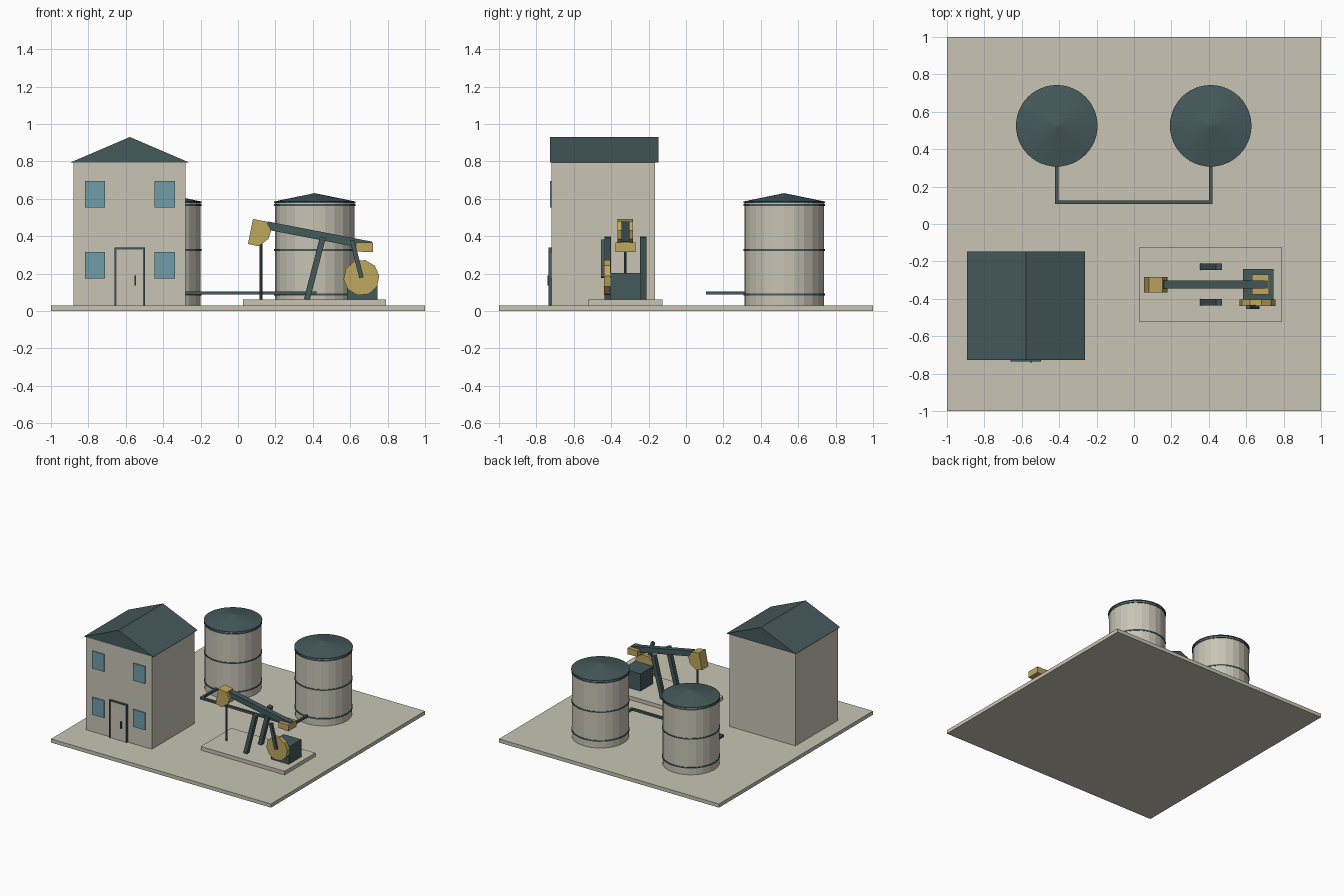
import bpy, bmesh, math
from mathutils import Vector

if "Cube" in bpy.data.objects:
    bpy.data.objects.remove(bpy.data.objects["Cube"])


def material(name, rgb):
    m = bpy.data.materials.new(name)
    m.diffuse_color = (*rgb, 1)
    m.use_nodes = True
    m.node_tree.nodes["Principled BSDF"].inputs["Base Color"].default_value = m.diffuse_color
    return m


BEIGE = material("beige", (0.58, 0.55, 0.46))
TEAL = material("dark_teal", (0.060, 0.100, 0.105))
YELLOW = material("yellow", (0.52, 0.39, 0.11))
GLASS = material("window_blue", (0.16, 0.34, 0.40))


def finish(name, bm, mat):
    bmesh.ops.recalc_face_normals(bm, faces=bm.faces)
    me = bpy.data.meshes.new(name)
    bm.to_mesh(me)
    bm.free()
    me.materials.append(mat)
    ob = bpy.data.objects.new(name, me)
    bpy.context.collection.objects.link(ob)
    return ob


def prism(name, profile, y0, y1, mat):
    """Extrude an (x, z) outline from y0 to y1."""
    bm = bmesh.new()
    face = bm.faces.new([bm.verts.new((x, y0, z)) for x, z in profile])
    ext = bmesh.ops.extrude_face_region(bm, geom=[face])["geom"]
    moved = [v for v in ext if isinstance(v, bmesh.types.BMVert)]
    bmesh.ops.translate(bm, verts=moved, vec=(0, y1 - y0, 0))
    return finish(name, bm, mat)


def box(name, x0, x1, y0, y1, z0, z1, mat):
    return prism(name, [(x0, z0), (x1, z0), (x1, z1), (x0, z1)], y0, y1, mat)


def bar(name, a, b, width, y0, y1, mat):
    """Straight bar between two (x, z) points."""
    a, b = Vector(a), Vector(b)
    d = (b - a).normalized() * width / 2
    n = Vector((-d.y, d.x))
    return prism(name, [a - n, b - n, b + n, a + n], y0, y1, mat)


def lathe(name, profile, cx, cy, sides, mat):
    """Revolve an (r, z) outline about a vertical axis."""
    bm = bmesh.new()
    rings = []
    for r, z in profile:
        if r == 0:
            rings.append([bm.verts.new((cx, cy, z))] * sides)
        else:
            rings.append([bm.verts.new((cx + r * math.cos(math.tau * i / sides),
                                        cy + r * math.sin(math.tau * i / sides), z))
                          for i in range(sides)])
    for lo, hi in zip(rings, rings[1:]):
        for i in range(sides):
            j = (i + 1) % sides
            bm.faces.new(list(dict.fromkeys((lo[i], lo[j], hi[j], hi[i]))))
    return finish(name, bm, mat)


# Ground slab
box("ground_slab", -1, 1, -1, 1, 0, 0.03, BEIGE)

# House walls and gable roof
box("house_walls", -0.88, -0.28, -0.718, -0.165, 0.03, 0.80, BEIGE)
prism("house_roof", [(-0.893, 0.795), (-0.263, 0.795), (-0.578, 0.93)],
      -0.726, -0.148, TEAL)

# Windows
for x in (-0.765, -0.392):
    for z in (0.245, 0.625):
        box("window", x - 0.054, x + 0.054, -0.727, -0.718, z - 0.071, z + 0.071, GLASS)

# Door with frame and handle
box("door", -0.65, -0.508, -0.729, -0.716, 0.03, 0.33, BEIGE)
box("door_frame_left", -0.660, -0.650, -0.734, -0.716, 0.03, 0.34, TEAL)
box("door_frame_right", -0.508, -0.498, -0.734, -0.716, 0.03, 0.34, TEAL)
box("door_frame_top", -0.650, -0.508, -0.734, -0.716, 0.33, 0.34, TEAL)
box("door_handle", -0.554, -0.546, -0.741, -0.727, 0.135, 0.19, TEAL)

# Storage tanks, each with roof, hoops and outlet pipe
for x in (-0.413, 0.41):
    lathe("tank_wall", [(0, 0.03), (0.213, 0.03), (0.213, 0.582), (0, 0.582)],
          x, 0.525, 24, BEIGE)
    lathe("tank_roof", [(0, 0.578), (0.218, 0.578), (0.218, 0.585), (0, 0.63)],
          x, 0.525, 48, TEAL)
    for z in (0.088, 0.325, 0.566):
        lathe("tank_hoop", [(0.209, z - 0.005), (0.217, z - 0.005), (0.217, z + 0.005),
                            (0.209, z + 0.005), (0.209, z - 0.005)], x, 0.525, 24, TEAL)
    box("outlet_pipe", x - 0.009, x + 0.009, 0.107, 0.33, 0.087, 0.105, TEAL)
box("connecting_pipe", -0.404, 0.401, 0.107, 0.125, 0.087, 0.105, TEAL)

# Pump pad and motor
box("pump_pad", 0.027, 0.79, -0.522, -0.125, 0.03, 0.06, BEIGE)
box("motor_box", 0.582, 0.745, -0.405, -0.24, 0.06, 0.202, TEAL)

# Leaning support legs
for y in (-0.418, -0.229):
    bar("support_leg", (0.368, 0.06), (0.454, 0.395), 0.032, y - 0.017, y + 0.017, TEAL)

# Walking beam with head and tail weight
bar("walking_beam", (0.155, 0.457), (0.712, 0.349), 0.044, -0.345, -0.302, TEAL)
prism("pump_head", [(0.08, 0.492), (0.152, 0.478), (0.178, 0.43), (0.163, 0.385),
                    (0.11, 0.346), (0.053, 0.358)], -0.367, -0.283, YELLOW)
prism("tail_weight", [(0.63, 0.318), (0.722, 0.314), (0.722, 0.366), (0.63, 0.366)],
      -0.376, -0.271, YELLOW)

# Crank wheel, crank arm and pump rod
prism("crank_wheel", [(0.66 + 0.096 * math.cos(math.tau * i / 10 + 0.1),
                       0.178 + 0.096 * math.sin(math.tau * i / 10 + 0.1))
                      for i in range(10)], -0.438, -0.405, YELLOW)
bar("crank_arm", (0.66, 0.178), (0.61, 0.378), 0.024, -0.455, -0.432, TEAL)
lathe("pump_rod", [(0, 0.06), (0.007, 0.06), (0.007, 0.37), (0, 0.37)],
      0.123, -0.325, 8, TEAL)
